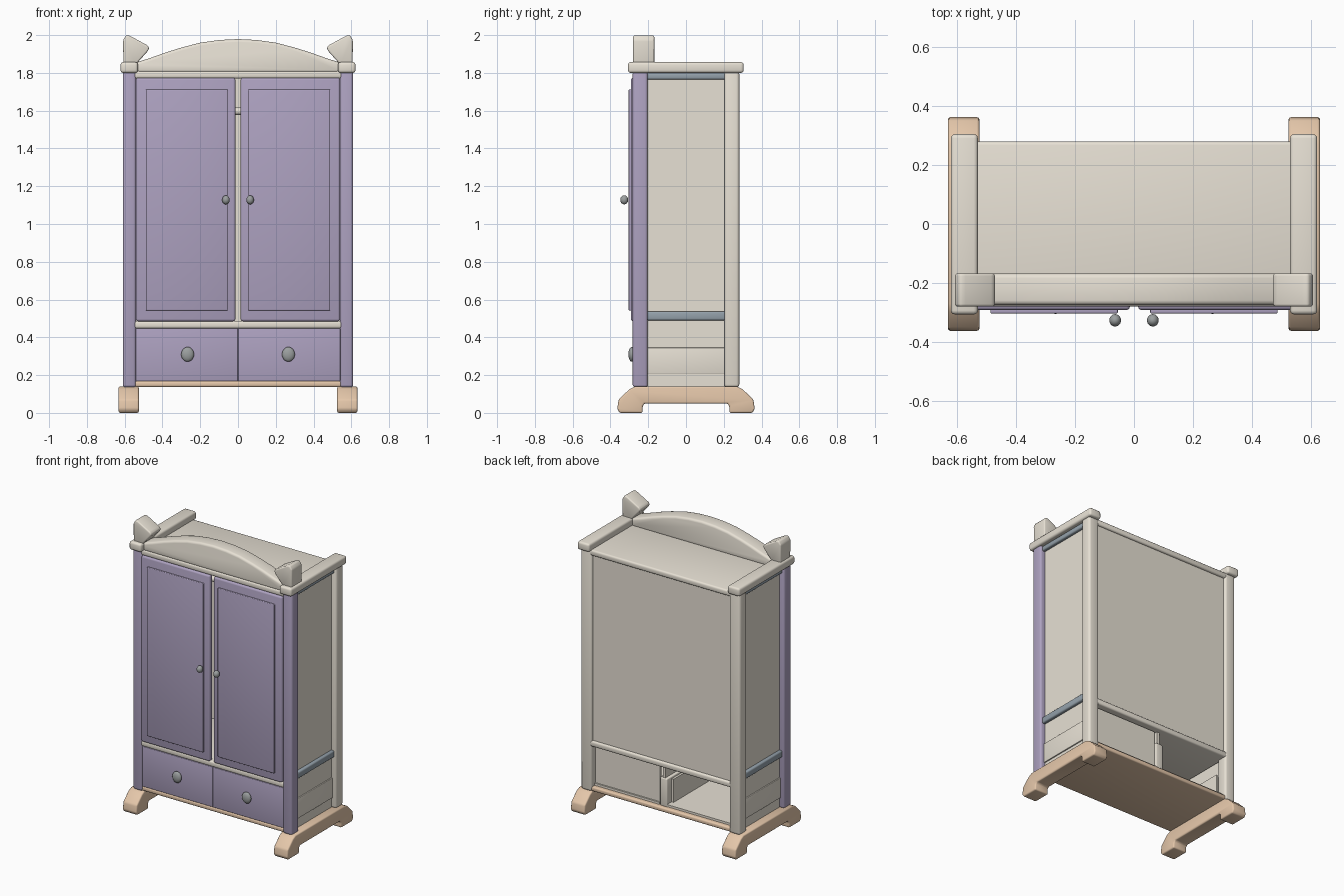
import bpy, bmesh, math
from mathutils import Vector

if "Cube" in bpy.data.objects:
    bpy.data.objects.remove(bpy.data.objects["Cube"])

def material(name, rgb):
    m = bpy.data.materials.new(name)
    m.diffuse_color = (*rgb, 1)
    m.use_nodes = True
    m.node_tree.nodes["Principled BSDF"].inputs["Base Color"].default_value = m.diffuse_color
    return m

PURPLE = material("purple_paint", (0.42, 0.36, 0.53))
CREAM = material("cream_paint", (0.80, 0.75, 0.66))
TAN = material("tan_wood", (0.78, 0.57, 0.40))
SLATE = material("slate_trim", (0.30, 0.36, 0.41))
GREY = material("knob_metal", (0.33, 0.35, 0.35))

def finish(name, bm, mat, bevel=0.0):
    if bevel:
        edges = [e for e in bm.edges if len(e.link_faces) == 2 and e.calc_face_angle() > math.radians(32)]
        bmesh.ops.bevel(bm, geom=edges, offset=bevel, segments=3, profile=0.5,
                        affect='EDGES', clamp_overlap=True)
    bmesh.ops.recalc_face_normals(bm, faces=bm.faces)
    me = bpy.data.meshes.new(name)
    bm.to_mesh(me)
    bm.free()
    me.materials.append(mat)
    ob = bpy.data.objects.new(name, me)
    bpy.context.collection.objects.link(ob)
    return ob

def box(name, x, y, z, mat, bevel=0.0):
    """Box between (min, max) pairs on each axis."""
    bm = bmesh.new()
    bmesh.ops.create_cube(bm, size=1)
    for v in bm.verts:
        for i, (a, b) in enumerate((x, y, z)):
            v.co[i] = a if v.co[i] < 0 else b
    return finish(name, bm, mat, bevel)

def extrude(name, pts, axis, lo, hi, mat, bevel=0.0):
    """Extrude a (horizontal, z) profile along axis 'x' or 'y'."""
    bm = bmesh.new()
    vs = [bm.verts.new((lo, p, z) if axis == 'x' else (p, lo, z)) for p, z in pts]
    face = bm.faces.new(vs)
    geom = bmesh.ops.extrude_face_region(bm, geom=[face])['geom']
    shift = Vector((hi - lo, 0, 0)) if axis == 'x' else Vector((0, hi - lo, 0))
    bmesh.ops.translate(bm, verts=[g for g in geom if isinstance(g, bmesh.types.BMVert)], vec=shift)
    bmesh.ops.recalc_face_normals(bm, faces=bm.faces)
    return finish(name, bm, mat, bevel)

def knob(name, centre, radii):
    bm = bmesh.new()
    bmesh.ops.create_uvsphere(bm, u_segments=20, v_segments=12, radius=1)
    bmesh.ops.scale(bm, vec=radii, verts=bm.verts)
    bmesh.ops.translate(bm, vec=centre, verts=bm.verts)
    return finish(name, bm, GREY)

def span(s, a, b):
    """Mirror an x range to side s."""
    return tuple(sorted((s * a, s * b)))

# horizontal boards of the carcass
box("bottom_board", (-0.55, 0.55), (-0.275, 0.275), (0.137, 0.168), TAN, 0.01)
box("middle_shelf", (-0.55, 0.55), (-0.28, 0.28), (0.447, 0.487), CREAM, 0.012)
box("top_board", (-0.55, 0.55), (-0.28, 0.28), (1.77, 1.81), CREAM, 0.012)
box("back_panel", (-0.55, 0.55), (0.245, 0.265), (0.48, 1.78), CREAM)
box("drawer_divider", (-0.03, 0.025), (-0.22, 0.25), (0.165, 0.36), CREAM, 0.006)
box("divider_stub", (-0.01, 0.01), (0.10, 0.24), (0.355, 0.45), CREAM)

# runner profile in (y, z), with an arch between the feet
half = [(0.22, 0.05), (0.23, 0.035), (0.23, 0.0), (0.35, 0.0), (0.364, 0.02),
        (0.357, 0.07), (0.30, 0.125), (0.27, 0.14)]
runner = half + [(-y, z) for y, z in reversed(half)]

for s, side in ((-1, "left"), (1, "right")):
    extrude("foot_runner_" + side, runner, 'x', *span(s, 0.525, 0.632), TAN, 0.014)
    # posts, side panel and trim
    box("front_post_" + side, span(s, 0.54, 0.61), (-0.282, -0.203), (0.135, 1.81), PURPLE, 0.014)
    box("back_post_" + side, span(s, 0.527, 0.61), (0.203, 0.282), (0.135, 1.81), CREAM, 0.016)
    box("side_panel_" + side, span(s, 0.558, 0.574), (-0.22, 0.22), (0.14, 1.80), CREAM)
    box("lower_side_board_" + side, span(s, 0.55, 0.582), (-0.21, 0.21), (0.205, 0.345), CREAM, 0.004)
    for level, z in (("lower", (0.49, 0.537)), ("upper", (1.765, 1.80))):
        box(f"{level}_side_rail_{side}", span(s, 0.555, 0.596), (-0.21, 0.21), z, SLATE, 0.01)
    # cap and carved corner ornament
    box("side_cap_" + side, span(s, 0.53, 0.622), (-0.307, 0.305), (1.80, 1.857), CREAM, 0.014)
    horn = [(0.607, 1.845), (0.608, 1.975), (0.592, 2.0), (0.572, 1.996), (0.478, 1.945),
            (0.470, 1.93), (0.478, 1.915), (0.54, 1.845)]
    extrude("corner_ornament_" + side, [(s * x, z) for x, z in horn], 'y', -0.28, -0.168, CREAM, 0.01)
    # door with raised panel and knob
    box("door_" + side, span(s, 0.014, 0.54), (-0.292, -0.255), (0.485, 1.774), PURPLE, 0.012)
    box("door_raised_panel_" + side, span(s, 0.055, 0.488), (-0.304, -0.285), (0.542, 1.712), PURPLE, 0.005)
    knob("door_knob_" + side, (s * 0.064, -0.327, 1.128), (0.02, 0.021, 0.024))
    # drawer front, box and knob
    box("drawer_front_" + side, span(s, 0.0, 0.542), (-0.276, -0.245), (0.168, 0.447), PURPLE, 0.004)
    box("drawer_bottom_" + side, span(s, 0.03, 0.535), (-0.25, 0.25), (0.17, 0.185), CREAM)
    for part, x in (("inner", (0.03, 0.045)), ("outer", (0.52, 0.535))):
        box(f"drawer_{part}_wall_{side}", span(s, *x), (-0.25, 0.20), (0.18, 0.345), CREAM)
    knob("drawer_knob_" + side, (s * 0.267, -0.287, 0.31), (0.034, 0.018, 0.039))

# back of the right drawer; the left one is open behind
box("drawer_back_right", (0.03, 0.535), (0.225, 0.24), (0.18, 0.44), CREAM)

# arched crown on the front edge
arch = [(0.54, 1.855), (0.47, 1.877), (0.38, 1.909), (0.30, 1.934), (0.20, 1.960), (0.10, 1.974)]
crown = [(-0.54, 1.80), (0.54, 1.80)] + arch + [(0, 1.979)] + [(-x, z) for x, z in reversed(arch)]
extrude("crown_arch", crown, 'y', -0.275, -0.168, CREAM, 0.016)

# hanging rod inside
bm = bmesh.new()
bmesh.ops.create_cone(bm, cap_ends=True, segments=16, radius1=0.02, radius2=0.02, depth=1.12)
for v in bm.verts:
    v.co = (v.co.z, v.co.y, v.co.x + 1.597)
finish("hanging_rod", bm, CREAM)

bpy.ops.object.select_all(action='SELECT')
bpy.context.view_layer.objects.active = bpy.context.selected_objects[0]
bpy.ops.object.shade_smooth_by_angle(angle=math.radians(40))
